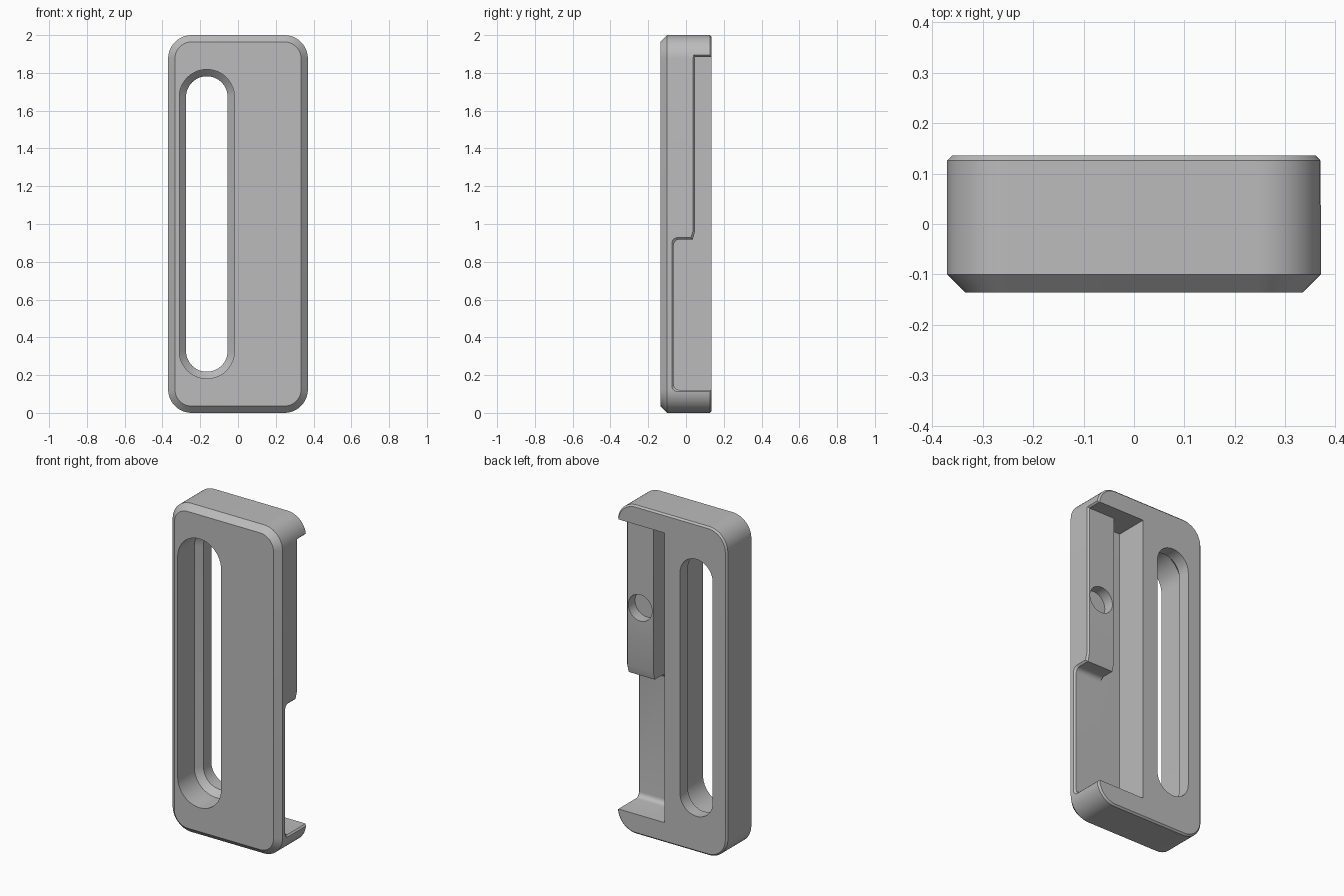
import bpy, bmesh, math

cube = bpy.data.objects.get("Cube")
if cube:
    bpy.data.objects.remove(cube, do_unlink=True)

grey = bpy.data.materials.new("plain grey")
grey.use_nodes = True
grey.diffuse_color = (0.5, 0.5, 0.5, 1)
grey.node_tree.nodes["Principled BSDF"].inputs["Base Color"].default_value = (0.5, 0.5, 0.5, 1)


def loft(name, rings):
    """Skin a stack of matching closed rings and cap both ends."""
    bm = bmesh.new()
    loops = [[bm.verts.new(p) for p in ring] for ring in rings]
    n = len(loops[0])
    for a, b in zip(loops, loops[1:]):
        for i in range(n):
            j = (i + 1) % n
            bm.faces.new((a[i], a[j], b[j], b[i]))
    bm.faces.new(loops[0])
    bm.faces.new(loops[-1])
    bmesh.ops.recalc_face_normals(bm, faces=bm.faces)
    mesh = bpy.data.meshes.new(name)
    bm.to_mesh(mesh)
    bm.free()
    mesh.materials.append(grey)
    obj = bpy.data.objects.new(name, mesh)
    bpy.context.collection.objects.link(obj)
    return obj


def rounded(y, cx, cz, hx, hz, r, seg=12):
    """Rounded rectangle in the xz plane at depth y."""
    pts = []
    for k, (sx, sz) in enumerate([(1, 1), (-1, 1), (-1, -1), (1, -1)]):
        for i in range(seg + 1):
            a = math.pi / 2 * (k + i / seg)
            pts.append((cx + sx * (hx - r) + r * math.cos(a), y,
                        cz + sz * (hz - r) + r * math.sin(a)))
    return pts


def arc(cy, cz, r, start, sweep, seg=6):
    return [(cy + r * math.cos(math.radians(start + sweep * i / seg)),
             cz + r * math.sin(math.radians(start + sweep * i / seg))) for i in range(seg + 1)]


def gap_profile(x):
    """Full-depth channel beside the raised pad."""
    pts = [(0.3, 1.885), (-0.065, 1.885)] + arc(-0.035, 0.152, 0.03, 180, 90) + [(0.3, 0.122)]
    return [(x, y, z) for y, z in pts]


def pad_profile(x, d=0.0):
    """Stepped channel over the raised pad, widened by d at the mouth."""
    pts = [(0.3, 1.885 + d), (0.048 - d, 1.885 + d), (0.048 - d, 0.965), (0.036 - d, 0.918 + d)]
    pts += arc(-0.035 - d, 0.888 + d, 0.03, 90, 90)
    pts += arc(-0.035 - d, 0.152 - d, 0.03, 180, 90) + [(0.3, 0.122 - d)]
    return [(x, y, z) for y, z in pts]


# Main plate with a wide front chamfer and a narrow back chamfer
def plate_ring(y, inset):
    return rounded(y, 0, 1, 0.37 - inset, 1 - inset, 0.125 - inset)


body = loft("slotted_plate", [plate_ring(-0.136, 0.036), plate_ring(-0.1, 0),
                              plate_ring(0.126, 0), plate_ring(0.136, 0.01)])


# Long slot, wider at the front with a sloped shoulder
def slot_ring(y, r):
    return rounded(y, -0.165, 1, r, 0.672 + r, r - 0.0005)


cutters = [loft("slot_cutter", [slot_ring(-0.3, 0.146), slot_ring(0.024, 0.146),
                                slot_ring(0.06, 0.11), slot_ring(0.3, 0.11)])]

# Side channel with its raised pad and bevelled mouth
cutters.append(loft("channel_cutter", [gap_profile(0.048), gap_profile(0.185)]))
cutters.append(loft("pad_cutter", [pad_profile(0.15), pad_profile(0.36),
                                   pad_profile(0.371, 0.011), pad_profile(0.45, 0.011)]))

# Blind round hole in the pad
cutters.append(loft("hole_cutter", [rounded(y, 0.275, 1.335, 0.08, 0.08, 0.0799)
                                    for y in (-0.017, 0.3)]))

for c in cutters:
    mod = body.modifiers.new(c.name, "BOOLEAN")
    mod.operation = "DIFFERENCE"
    mod.solver = "EXACT"
    mod.object = c
    c.hide_render = True

# Bake the cuts and drop the cutters
bpy.context.view_layer.objects.active = body
body.select_set(True)
for c in cutters:
    bpy.ops.object.modifier_apply(modifier=c.name)
for c in cutters:
    bpy.data.objects.remove(c, do_unlink=True)
bpy.ops.object.shade_smooth_by_angle(angle=math.radians(25))
